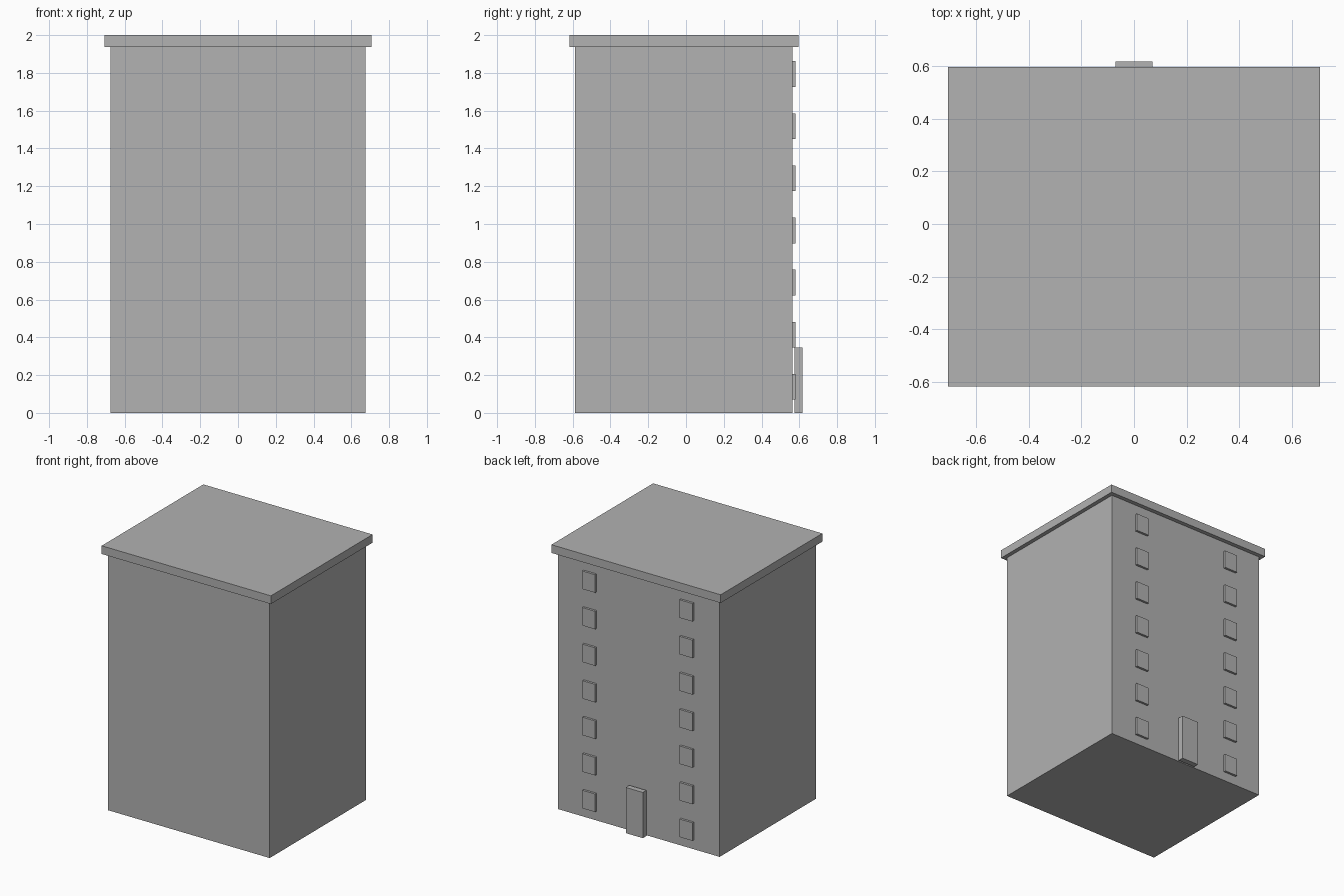
import bpy

default = bpy.data.objects.get("Cube")
if default:
    bpy.data.objects.remove(default, do_unlink=True)

GREY = (0.445, 0.445, 0.445, 1.0)
grey = bpy.data.materials.new("plain grey")
grey.use_nodes = True
grey.diffuse_color = GREY
grey.node_tree.nodes["Principled BSDF"].inputs["Base Color"].default_value = GREY


def box(name, low, high):
    """Flat-faced box between two opposite corners."""
    bpy.ops.mesh.primitive_cube_add(size=1)
    obj = bpy.context.object
    obj.name = obj.data.name = name
    for v in obj.data.vertices:
        v.co = [h if c > 0 else l for c, l, h in zip(v.co, low, high)]
    obj.data.materials.append(grey)
    return obj


WALL_BACK = 0.564
ROOF_BASE = 1.938

# Tower block and overhanging flat roof
box("building_body", (-0.676, -0.587, 0), (0.676, WALL_BACK, ROOF_BASE))
box("roof_slab", (-0.707, -0.617, ROOF_BASE), (0.707, 0.596, 2))

# Entrance door, standing just proud of the wall
box("door", (-0.071, 0.575, 0), (0.071, 0.617, 0.345))

# Two columns of raised windows, one per floor
FLOORS = 7
for side, x in (("left", 0.406), ("right", -0.406)):
    for floor in range(FLOORS):
        z = 0.138 + 0.276 * floor
        box(f"window_{side}_{floor + 1}",
            (x - 0.054, WALL_BACK, z - 0.068),
            (x + 0.054, 0.581, z + 0.068))
